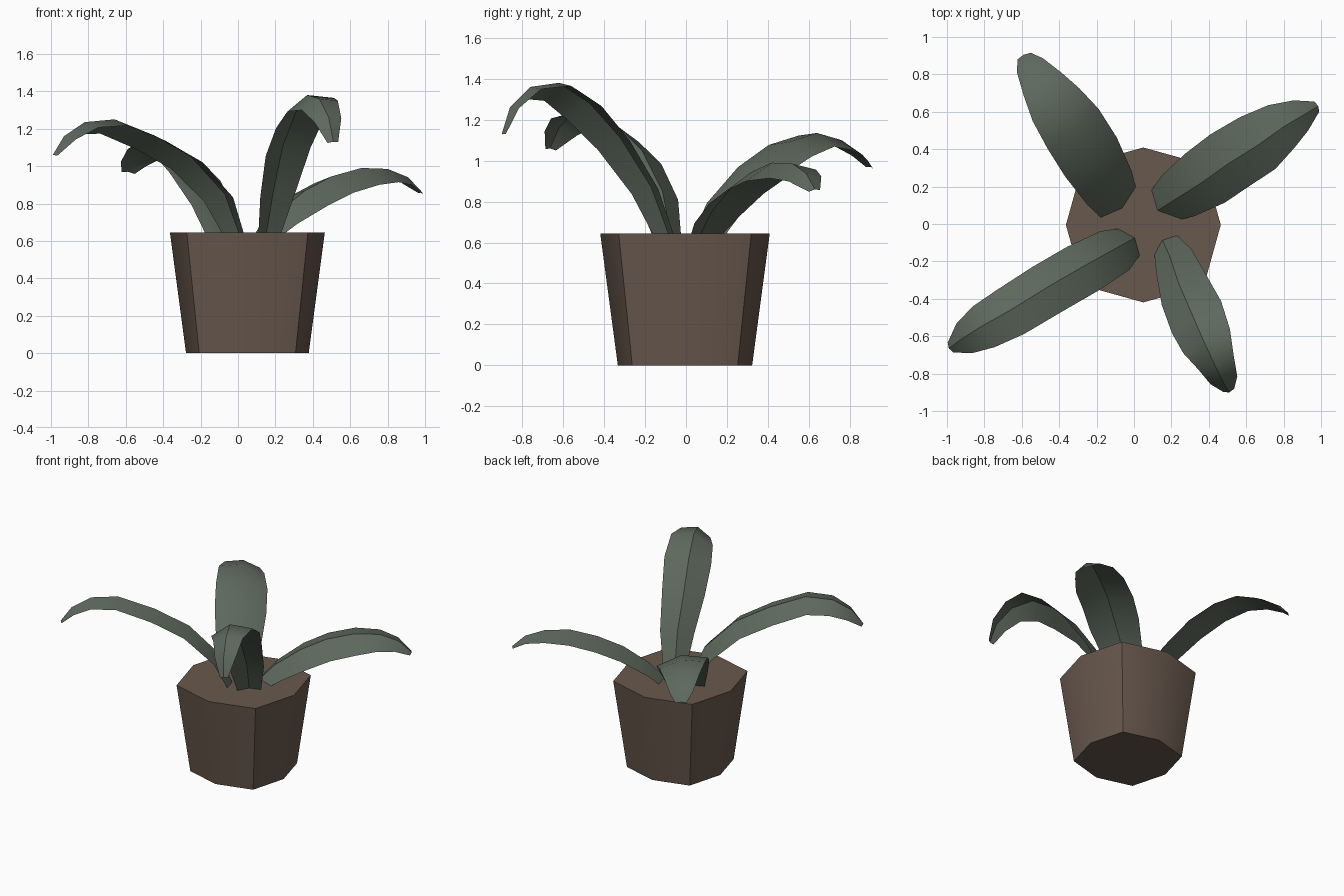
import bpy, bmesh, math
from mathutils import Vector, Quaternion

if "Cube" in bpy.data.objects:
    bpy.data.objects.remove(bpy.data.objects["Cube"])


def material(name, rgb):
    m = bpy.data.materials.new(name)
    m.diffuse_color = (*rgb, 1)
    m.use_nodes = True
    m.node_tree.nodes["Principled BSDF"].inputs["Base Color"].default_value = m.diffuse_color
    return m


def make_object(name, bm, mat, angle):
    bmesh.ops.recalc_face_normals(bm, faces=bm.faces)
    mesh = bpy.data.meshes.new(name)
    bm.to_mesh(mesh)
    bm.free()
    ob = bpy.data.objects.new(name, mesh)
    bpy.context.collection.objects.link(ob)
    mesh.materials.append(mat)
    bpy.ops.object.select_all(action='DESELECT')
    ob.select_set(True)
    bpy.context.view_layer.objects.active = ob
    bpy.ops.object.shade_smooth_by_angle(angle=math.radians(angle))
    return ob


green = material("leaf_green", (0.11, 0.138, 0.108))
brown = material("pot_brown", (0.14, 0.098, 0.075))


# Pot: tapered eight-sided tub with pronounced corners
def pot_ring(bm, z, side, corner):
    ring = []
    for i in range(8):
        a = i * math.pi / 4
        r = corner if i % 2 else side
        ring.append(bm.verts.new((0.05 + r * math.cos(a), -0.005 + r * math.sin(a), z)))
    return ring


bm = bmesh.new()
low = pot_ring(bm, 0, 0.328, 0.364)
high = pot_ring(bm, 0.645, 0.414, 0.458)
for i in range(8):
    j = (i + 1) % 8
    bm.faces.new((low[i], low[j], high[j], high[i]))
bm.faces.new(low[::-1])
bm.faces.new(high)
make_object("pot", bm, brown, 40)


# Leaf: ridge path with two sloping halves, rolled about the path
# (positive roll lowers the right edge, looking outwards)
def leaf(name, path, widths, fold, roll):
    pts = [Vector(p) for p in path]
    up = Vector((0, 0, 1))
    bm = bmesh.new()
    rows = []
    for i, (p, w) in enumerate(zip(pts, widths)):
        tangent = (pts[min(i + 1, len(pts) - 1)] - pts[max(i - 1, 0)]).normalized()
        side = tangent.cross(up).normalized()
        side.rotate(Quaternion(tangent, math.radians(roll)))
        normal = side.cross(tangent)
        rows.append([bm.verts.new(p + side * s * w - normal * abs(s) * w * fold)
                     for s in (-1, 0, 1)])
    for a, b in zip(rows, rows[1:]):
        for k in (0, 1):
            bm.faces.new((a[k], a[k + 1], b[k + 1], b[k]))
    ob = make_object(name, bm, green, 39)
    # Keep the upper surface facing up
    if sum(f.normal.z * f.area for f in ob.data.polygons) < 0:
        ob.data.flip_normals()


leaf("front_left_leaf",
     [(0.02, -0.065, 0.60), (-0.07, -0.115, 0.85), (-0.25, -0.215, 1.05), (-0.45, -0.33, 1.165),
      (-0.66, -0.46, 1.25), (-0.82, -0.55, 1.235), (-0.93, -0.62, 1.16), (-0.99, -0.665, 1.06)],
     [0.08, 0.13, 0.145, 0.145, 0.14, 0.125, 0.09, 0.03], 0.4, 9)
leaf("front_right_leaf",
     [(0.145, -0.07, 0.60), (0.19, -0.17, 0.87), (0.24, -0.32, 1.11), (0.305, -0.47, 1.28),
      (0.37, -0.62, 1.38), (0.435, -0.76, 1.36), (0.485, -0.86, 1.26), (0.51, -0.90, 1.13)],
     [0.07, 0.115, 0.145, 0.16, 0.145, 0.105, 0.075, 0.03], 0.38, 15)
leaf("back_left_leaf",
     [(-0.05, 0.06, 0.60), (-0.11, 0.17, 0.80), (-0.21, 0.34, 0.98), (-0.31, 0.50, 1.09),
      (-0.41, 0.64, 1.135), (-0.49, 0.76, 1.10), (-0.56, 0.86, 1.03), (-0.59, 0.905, 0.97)],
     [0.11, 0.15, 0.175, 0.175, 0.155, 0.12, 0.08, 0.04], 0.26, 10)
leaf("back_right_leaf",
     [(0.09, 0.05, 0.60), (0.21, 0.125, 0.75), (0.36, 0.22, 0.87), (0.50, 0.32, 0.945),
      (0.66, 0.42, 0.99), (0.80, 0.52, 0.985), (0.91, 0.585, 0.94), (0.985, 0.63, 0.86)],
     [0.08, 0.14, 0.17, 0.175, 0.17, 0.135, 0.09, 0.03], 0.38, 9)
